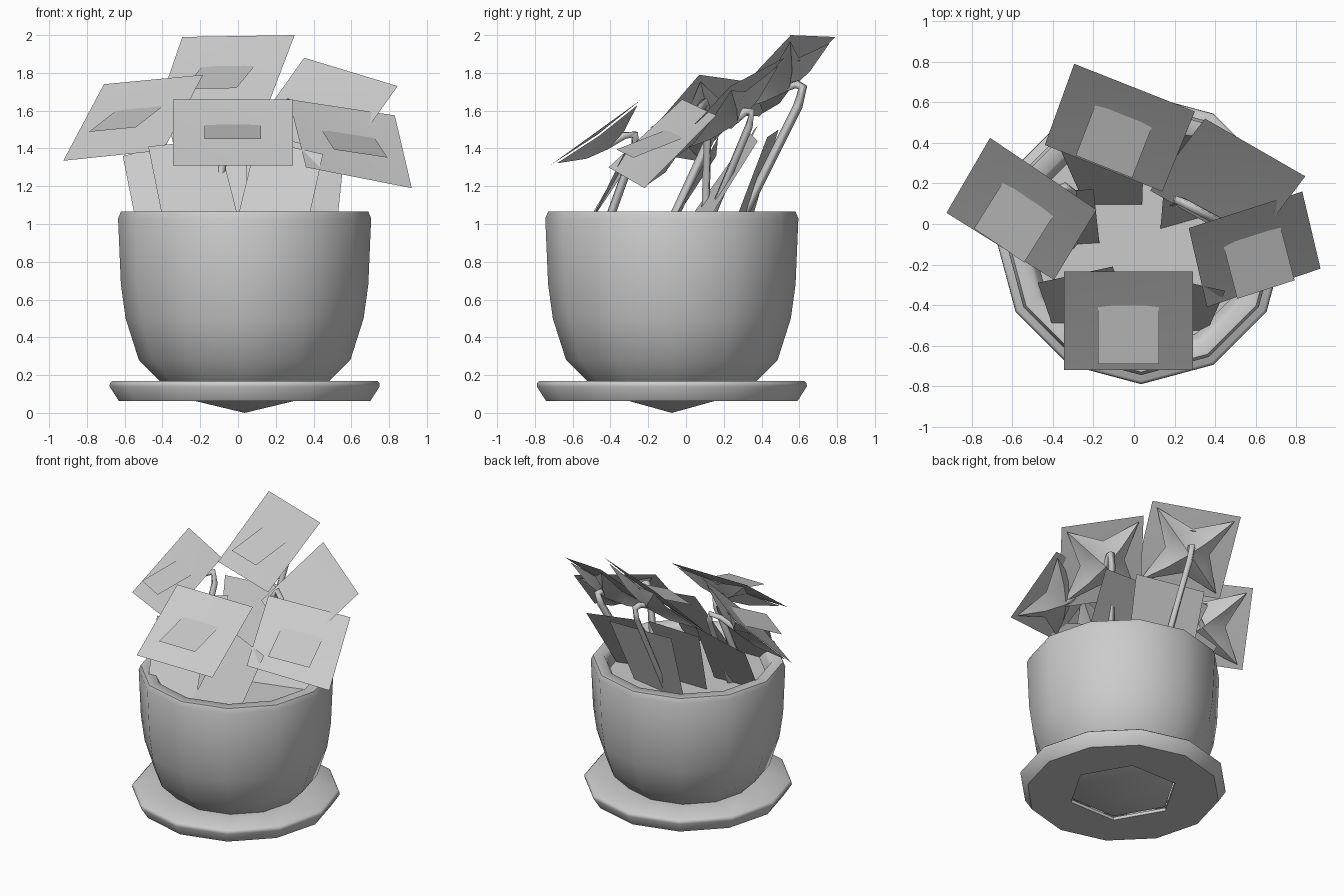
import bpy, math
from mathutils import Vector

if "Cube" in bpy.data.objects:
    bpy.data.objects.remove(bpy.data.objects["Cube"])

mat = bpy.data.materials.new("pale_grey")
mat.diffuse_color = (0.6, 0.6, 0.6, 1)
mat.use_nodes = True
mat.node_tree.nodes["Principled BSDF"].inputs["Base Color"].default_value = mat.diffuse_color
CX, CY = 0.035, -0.075  # pot axis


def make(name, verts, faces, smooth=None):
    me = bpy.data.meshes.new(name)
    me.from_pydata([tuple(v) for v in verts], [], faces)
    me.update()
    ob = bpy.data.objects.new(name, me)
    bpy.context.collection.objects.link(ob)
    me.materials.append(mat)
    if smooth:
        bpy.ops.object.select_all(action='DESELECT')
        ob.select_set(True)
        bpy.context.view_layer.objects.active = ob
        bpy.ops.object.shade_smooth_by_angle(angle=math.radians(smooth))
    return ob


def lathe(name, profile, sides, smooth=40, hex_rings=()):
    """Turn a (radius, z) profile round the pot axis; radius 0 makes a tip."""
    verts, rings, faces = [], [], []
    for k, (r, z) in enumerate(profile):
        if r == 0:
            rings.append([len(verts)] * sides)
            verts.append((CX, CY, z))
        else:
            rings.append(list(range(len(verts), len(verts) + sides)))
            for i in range(sides):
                a = 2 * math.pi * i / sides
                q = r * (math.cos(math.pi / 6) if k in hex_rings and i % 2 else 1)
                verts.append((CX + q * math.cos(a), CY + q * math.sin(a), z))
    for a, b in zip(rings, rings[1:]):
        for i in range(sides):
            j = (i + 1) % sides
            faces.append(list(dict.fromkeys([a[i], a[j], b[j], b[i]])))
    return make(name, verts, faces, smooth)


# Pot, soil, saucer and the pointed foot under it
lathe("pot", [(0.38, 0.10), (0.45, 0.17), (0.56, 0.28), (0.63, 0.50), (0.655, 0.68),
              (0.67, 1.03), (0.655, 1.065), (0.58, 1.065), (0.56, 1.03), (0.53, 0.94)], 12, smooth=62)
lathe("soil", [(0.545, 0.97), (0, 0.97)], 12)
lathe("saucer", [(0.38, 0.085), (0.38, 0.062), (0.665, 0.062), (0.715, 0.14), (0.713, 0.158),
                 (0.70, 0.17), (0.42, 0.166)], 12, smooth=58, hex_rings=(0, 1))
lathe("foot", [(0, 0.0), (0.375, 0.09)], 6)


def flower(name, tl, tr, br, bl, stem, centre=True):
    tl, tr, br, bl = (Vector(p) for p in (tl, tr, br, bl))
    c = (tl + tr + br + bl) / 4
    u = (tr - tl).normalized()
    n = u.cross(tl - bl).normalized()
    v = n.cross(u)
    # petal card, slightly dished
    make(name + "_petals", [tl, bl, br, tr, c - n * 0.015],
         [(0, 1, 4), (1, 2, 4), (2, 3, 4), (3, 0, 4)], 60)
    # centre card, tilted through the petals
    if centre:
        t = math.radians(21)
        d = -v * math.cos(t) + n * math.sin(t)
        o = c + v * 0.03 + n * 0.01
        make(name + "_centre", [o + u * x + d * s for x, s in
                                ((-.15, -.13), (-.15, .24), (.15, .24), (.15, -.13))], [(0, 1, 2, 3)])
    # four-pointed sepals bulging behind the petals, points towards the corners
    verts = [c - n * 0.11]
    corners = (tr, tl, bl, br)
    for i, p in enumerate(corners):
        q = corners[(i + 1) % 4]
        verts.append(c.lerp(p, 0.88) - n * 0.012)
        verts.append(c + ((p + q) / 2 - c).normalized() * 0.16 - n * 0.025)
    for p in corners:
        verts.append(c.lerp(p, 0.40) - n * 0.085)
    faces = []
    for i in range(4):
        p, nxt, prv, mid = 1 + 2 * i, 2 + 2 * i, 1 + (2 * i - 1) % 8, 9 + i
        faces += [(0, nxt, mid), (mid, nxt, p), (0, mid, prv), (mid, p, prv)]
    make(name + "_sepals", verts, faces, 45)
    # hooked stem
    base, peak = Vector(stem[0]), Vector(stem[1])
    end = c - n * 0.09
    pts = [base, base.lerp(peak, 0.9), peak.lerp(end, 0.12) + Vector((0, 0, .02)),
           peak.lerp(end, 0.45) + Vector((0, 0, .03)), end]
    cu = bpy.data.curves.new(name + "_stem", 'CURVE')
    cu.dimensions = '3D'
    cu.bevel_depth = 0.025
    cu.bevel_resolution = 0
    sp = cu.splines.new('POLY')
    sp.points.add(len(pts) - 1)
    for p, q in zip(sp.points, pts):
        p.co = (*q, 1)
    cu.materials.append(mat)
    bpy.context.collection.objects.link(bpy.data.objects.new(name + "_stem", cu))


# Five flowers: top-left, top-right, bottom-right, bottom-left, (stem base, stem bend)
flower("front_flower", (-.345, -.235, 1.66), (.29, -.235, 1.66), (.29, -.72, 1.31), (-.345, -.72, 1.31),
       ((-.14, -.43, .96), (-.06, -.25, 1.46)))
flower("back_flower", (-.295, .79, 1.99), (.30, .555, 2.0), (.14, .16, 1.58), (-.44, .39, 1.57),
       ((-.02, .26, .96), (0, .63, 1.70)))
flower("left_flower", (-.71, .425, 1.74), (-.185, .07, 1.79), (-.395, -.275, 1.39), (-.925, .055, 1.335),
       ((-.30, -.10, .96), (-.31, .19, 1.59)))
flower("right_flower", (.27, -.02, 1.66), (.83, .16, 1.575), (.92, -.22, 1.19), (.36, -.41, 1.30),
       ((.19, .10, .96), (.22, .12, 1.66)))
flower("back_right_flower", (.35, .52, 1.88), (.845, .235, 1.73), (.575, -.12, 1.35), (.08, .165, 1.50),
       ((.30, .10, .96), (.50, .36, 1.58)), centre=False)

# Leaf cards leaning backwards
leaves = {
    "front_left_leaf": ((-.475, -.29, 1.41), (-.105, -.21, 1.45), (.02, -.54, .96), (-.385, -.55, .96)),
    "front_right_leaf": ((.10, -.25, 1.45), (.45, -.33, 1.37), (.36, -.53, .96), (-.02, -.54, .96)),
    "left_leaf": ((-.61, .16, 1.36), (-.20, .17, 1.46), (-.17, -.10, .96), (-.53, -.12, .96)),
    "back_leaf": ((-.36, .36, 1.50), (.05, .38, 1.52), (.04, .09, .96), (-.24, .09, .96)),
    "right_leaf": ((.16, .34, 1.48), (.57, .38, 1.44), (.52, .08, .96), (.13, -.03, .96)),
    "far_back_leaf": ((-.22, .49, 1.50), (.34, .43, 1.46), (.26, .24, .96), (-.22, .33, .96)),
}
for name, (tl, tr, br, bl) in leaves.items():
    make(name, [tl, bl, br, tr], [(0, 1, 2, 3)])
